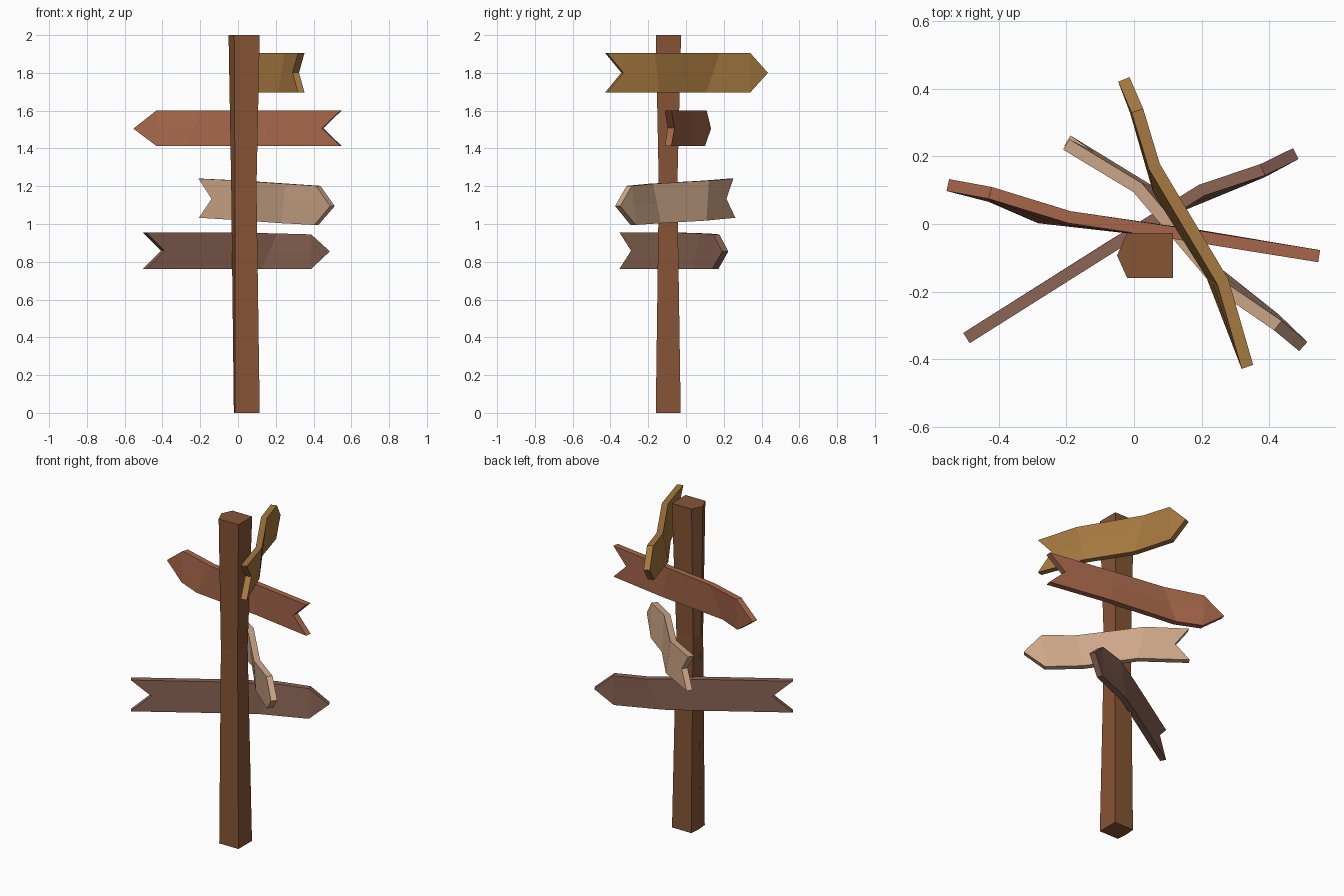
import bpy, bmesh
from mathutils import Vector

if "Cube" in bpy.data.objects:
    bpy.data.objects.remove(bpy.data.objects["Cube"])


def finish(bm, name, color):
    bmesh.ops.recalc_face_normals(bm, faces=bm.faces[:])
    me = bpy.data.meshes.new(name)
    bm.to_mesh(me)
    bm.free()
    mat = bpy.data.materials.new(name + "_paint")
    mat.diffuse_color = (*color, 1)
    mat.use_nodes = True
    mat.node_tree.nodes["Principled BSDF"].inputs["Base Color"].default_value = mat.diffuse_color
    me.materials.append(mat)
    ob = bpy.data.objects.new(name, me)
    bpy.context.collection.objects.link(ob)
    return ob


def post():
    # five-sided sections: z, left point, left edge, right, front, back
    sections = [(0, -0.022, -0.016, 0.115, -0.16, -0.028),
                (1.2, -0.036, -0.016, 0.098, -0.144, -0.046),
                (2, -0.05, -0.02, 0.115, -0.16, -0.026)]
    bm = bmesh.new()
    rings = []
    for z, p, l, r, f, b in sections:
        pts = [(p, (f + b) / 2), (l, f), (r, f), (r, b), (l, b)]
        rings.append([bm.verts.new((x, y, z)) for x, y in pts])
    for a, b in zip(rings, rings[1:]):
        for i in range(5):
            j = (i + 1) % 5
            bm.faces.new((a[i], a[j], b[j], b[i]))
    bm.faces.new(rings[0])
    bm.faces.new(rings[-1])
    finish(bm, "post", (0.24, 0.09, 0.036))


def board(name, color, top, bottom, tip, notch, thick=0.036):
    """Bent plank: top and bottom edge paths run tail -> shoulder, then meet at the tip."""
    top, bottom, tip = [Vector(p) for p in top], [Vector(p) for p in bottom], Vector(tip)
    mid = [(a + b) / 2 for a, b in zip(top, bottom)]
    line = mid + [tip]
    # sideways direction at each column
    side = []
    for i in range(len(line)):
        d = line[min(i + 1, len(line) - 1)] - line[max(i - 1, 0)]
        side.append(Vector((-d.y, d.x, 0)).normalized() * thick / 2)
    mid[0] = mid[0] + (mid[1] - mid[0]).normalized() * notch
    bm = bmesh.new()
    skins = []
    for s in (-1, 1):
        rows = [[bm.verts.new(p + n * s) for p, n in zip(r, side)] for r in (bottom, mid, top)]
        t = bm.verts.new(tip + side[-1] * s)
        for a, b in zip(rows, rows[1:]):
            for i in range(len(a) - 1):
                bm.faces.new((a[i], a[i + 1], b[i + 1], b[i]))
            bm.faces.new((a[-1], t, b[-1]))
        skins.append(rows[0] + [t] + rows[2][::-1] + [rows[1][0]])
    # rim joining both skins
    a, b = skins
    for i in range(len(a)):
        j = (i + 1) % len(a)
        bm.faces.new((a[i], a[j], b[j], b[i]))
    finish(bm, name, color)


post()

board("top_sign", (0.38, 0.19, 0.05),
      [(0.335, -0.422, 1.905), (0.263, -0.172, 1.905), (0.06, 0.17, 1.905), (0.01, 0.335, 1.905)],
      [(0.335, -0.422, 1.697), (0.23, -0.15, 1.697), (0.073, 0.1, 1.697), (0.005, 0.335, 1.697)],
      (-0.03, 0.427, 1.8), 0.09)

board("upper_sign", (0.38, 0.133, 0.07),
      [(0.547, -0.095, 1.602), (0.13, -0.028, 1.602), (-0.19, 0.02, 1.602), (-0.425, 0.092, 1.602)],
      [(0.547, -0.095, 1.412), (0.16, -0.03, 1.412), (-0.28, 0.02, 1.412), (-0.425, 0.083, 1.412)],
      (-0.55, 0.115, 1.505), 0.1)

board("middle_sign", (0.62, 0.39, 0.25),
      [(-0.2, 0.235, 1.24), (0.01, 0.108, 1.23), (0.26, -0.187, 1.213), (0.425, -0.3, 1.202)],
      [(-0.197, 0.246, 1.033), (0.05, 0.095, 1.018), (0.245, -0.145, 1.004), (0.415, -0.28, 0.995)],
      (0.5, -0.362, 1.095), 0.08)

board("lower_sign", (0.26, 0.13, 0.09),
      [(-0.495, -0.337, 0.955), (-0.04, -0.05, 0.955), (0.2, 0.1, 0.95), (0.38, 0.16, 0.945)],
      [(-0.495, -0.337, 0.762), (-0.06, -0.062, 0.762), (0.12, 0.048, 0.762), (0.38, 0.155, 0.762)],
      (0.478, 0.208, 0.855), 0.115)
